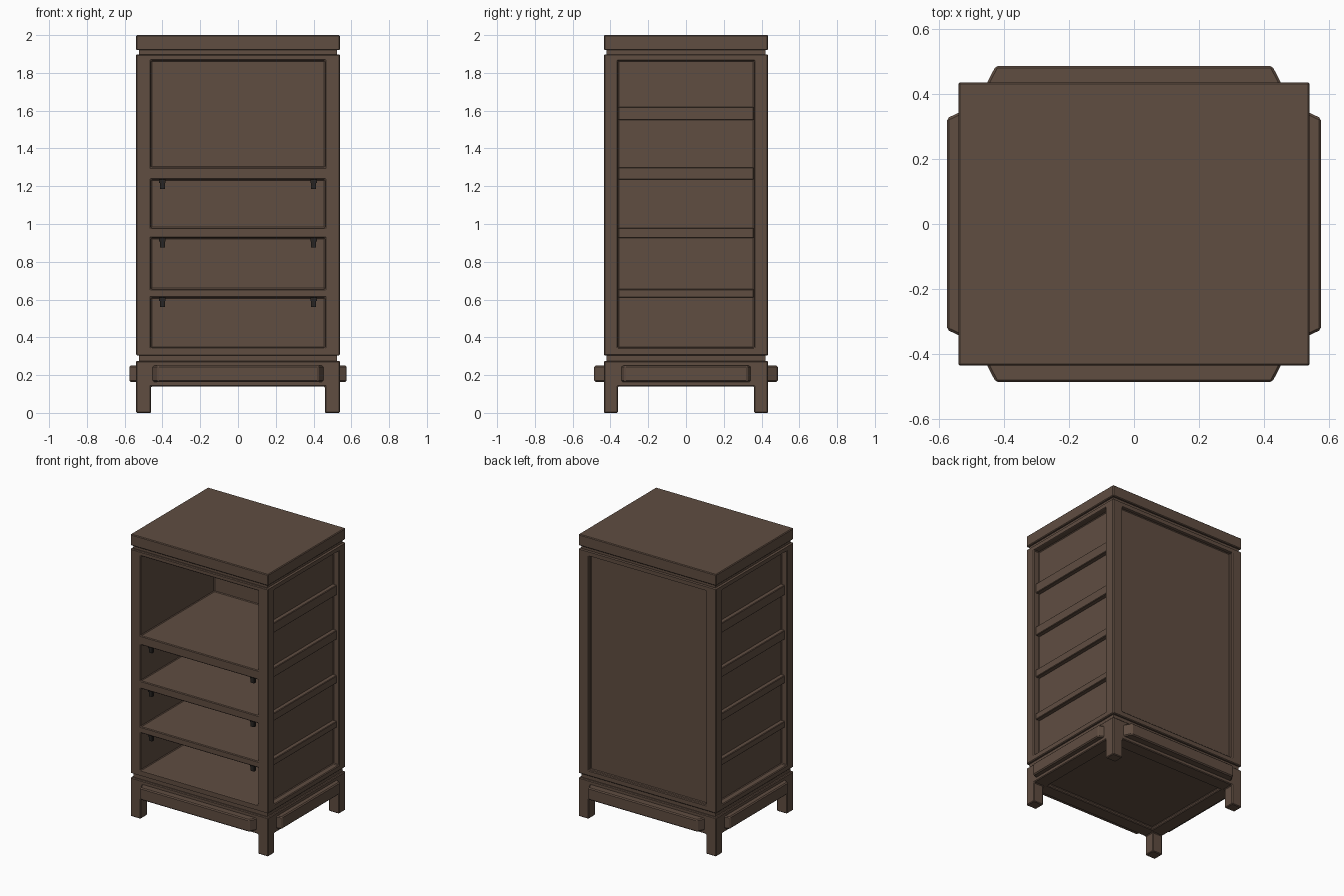
import bpy
import bmesh
from math import radians
from mathutils import Matrix, Vector

default = bpy.data.objects.get("Cube")
if default:
    bpy.data.objects.remove(default, do_unlink=True)


def material(name, rgb):
    mat = bpy.data.materials.new(name)
    mat.use_nodes = True
    mat.diffuse_color = (*rgb, 1)
    bsdf = next(n for n in mat.node_tree.nodes if n.type == 'BSDF_PRINCIPLED')
    bsdf.inputs["Base Color"].default_value = (*rgb, 1)
    return mat


WOOD = material("dark brown wood", (0.115, 0.074, 0.053))
METAL = material("blackened metal", (0.02, 0.017, 0.015))

W, D = 0.54, 0.435            # outer half width and half depth
IN_W, IN_D = 0.46, 0.36       # half spans between the corner posts


def new_object(name, bm, mat):
    mesh = bpy.data.meshes.new(name)
    bmesh.ops.recalc_face_normals(bm, faces=bm.faces)
    bm.to_mesh(mesh)
    bm.free()
    mesh.materials.append(mat)
    obj = bpy.data.objects.new(name, mesh)
    bpy.context.collection.objects.link(obj)
    return obj


def bevel(obj, width):
    mod = obj.modifiers.new("Soft edges", 'BEVEL')
    mod.width = width
    mod.segments = 1
    mod.limit_method = 'ANGLE'
    mod.angle_limit = radians(40)


def box(name, x, y, z, mat=WOOD, soft=0.0):
    """Box spanning the given (low, high) ranges."""
    bm = bmesh.new()
    bmesh.ops.create_cube(bm, size=1)
    for v in bm.verts:
        v.co = Vector(r[0] if c < 0 else r[1] for c, r in zip(v.co, (x, y, z)))
    obj = new_object(name, bm, mat)
    if soft:
        bevel(obj, soft)
    return obj


def carve(obj, cuts):
    """Remove a list of boxes from an object."""
    for x, y, z in cuts:
        cutter = box("cutter", x, y, z)
        cutter.hide_render = True
        mod = obj.modifiers.new("Cut", 'BOOLEAN')
        mod.operation = 'DIFFERENCE'
        mod.solver = 'EXACT'
        mod.object = cutter
        bpy.context.view_layer.objects.active = obj
        bpy.ops.object.modifier_apply(modifier=mod.name)
        bpy.data.objects.remove(cutter, do_unlink=True)


# Carcass with open shelves, a sunken back and sunken sides
openings = [(0.345, 0.61), (0.655, 0.925), (0.98, 1.235), (1.30, 1.865)]
frame_z = (0.345, 1.865)
carcass = box("carcass", (-W, W), (-D, D), (0.305, 1.897))
cuts = [((-IN_W, IN_W), (-0.6, 0.39), z) for z in openings]
cuts.append(((-IN_W, IN_W), (0.41, 0.6), frame_z))
cuts += [((0.495, 0.7), (-IN_D, IN_D), frame_z),
         ((-0.7, -0.495), (-IN_D, IN_D), frame_z)]
carve(carcass, cuts)
bevel(carcass, 0.005)

# Horizontal slats across both sunken sides
slats = [(0.61, 0.655), (0.925, 0.98), (1.235, 1.30), (1.55, 1.62)]
for side, label in ((1, "left"), (-1, "right")):
    for i, z in enumerate(slats):
        x = sorted((side * 0.49, side * 0.525))
        box(f"{label}_side_slat_{i + 1}", x, (-IN_D, IN_D), z, soft=0.004)

# Top board and the narrow necks under the top and the carcass
box("top_board", (-W, W), (-D, D), (1.92, 2.0), soft=0.005)
for name, z in (("upper_neck", (1.89, 1.925)), ("lower_neck", (0.27, 0.31))):
    box(name, (-W + 0.015, W - 0.015), (-D + 0.015, D - 0.015), z)

# Stand with four square legs and a sunken underside
stand = box("stand", (-W, W), (-D, D), (0, 0.275))
carve(stand, [((-IN_W, IN_W), (-1, 1), (-0.1, 0.14)),
              ((-1, 1), (-IN_D, IN_D), (-0.1, 0.14)),
              ((-0.44, 0.44), (-0.34, 0.34), (0.1, 0.16))])
bevel(stand, 0.005)


def trim(name, inner, outer, near, far, angle):
    """Apron trim with slanted ends, turned to face one side."""
    bm = bmesh.new()
    bmesh.ops.create_cube(bm, size=2)
    for v in bm.verts:
        out = v.co.y < 0
        v.co = Vector((v.co.x * (outer if out else inner),
                       -far if out else -near,
                       0.207 + v.co.z * 0.043))
    bm.transform(Matrix.Rotation(radians(angle), 4, 'Z'))
    bevel(new_object(name, bm, WOOD), 0.007)


for name, angle in (("front_trim", 0), ("back_trim", 180)):
    trim(name, 0.455, 0.425, 0.428, 0.486, angle)
for name, angle in (("left_trim", 90), ("right_trim", -90)):
    trim(name, 0.345, 0.325, 0.533, 0.575, angle)

# Small catches hanging below each shelf edge
for i, (low, high) in enumerate(openings[:3]):
    for side, label in ((1, "left"), (-1, "right")):
        x = side * 0.4
        box(f"{label}_catch_plate_{i + 1}", (x - 0.017, x + 0.017),
            (-0.415, -0.375), (high - 0.018, high + 0.002), METAL)
        box(f"{label}_catch_tongue_{i + 1}", (x - 0.013, x + 0.013),
            (-0.41, -0.39), (high - 0.05, high - 0.01), METAL)
